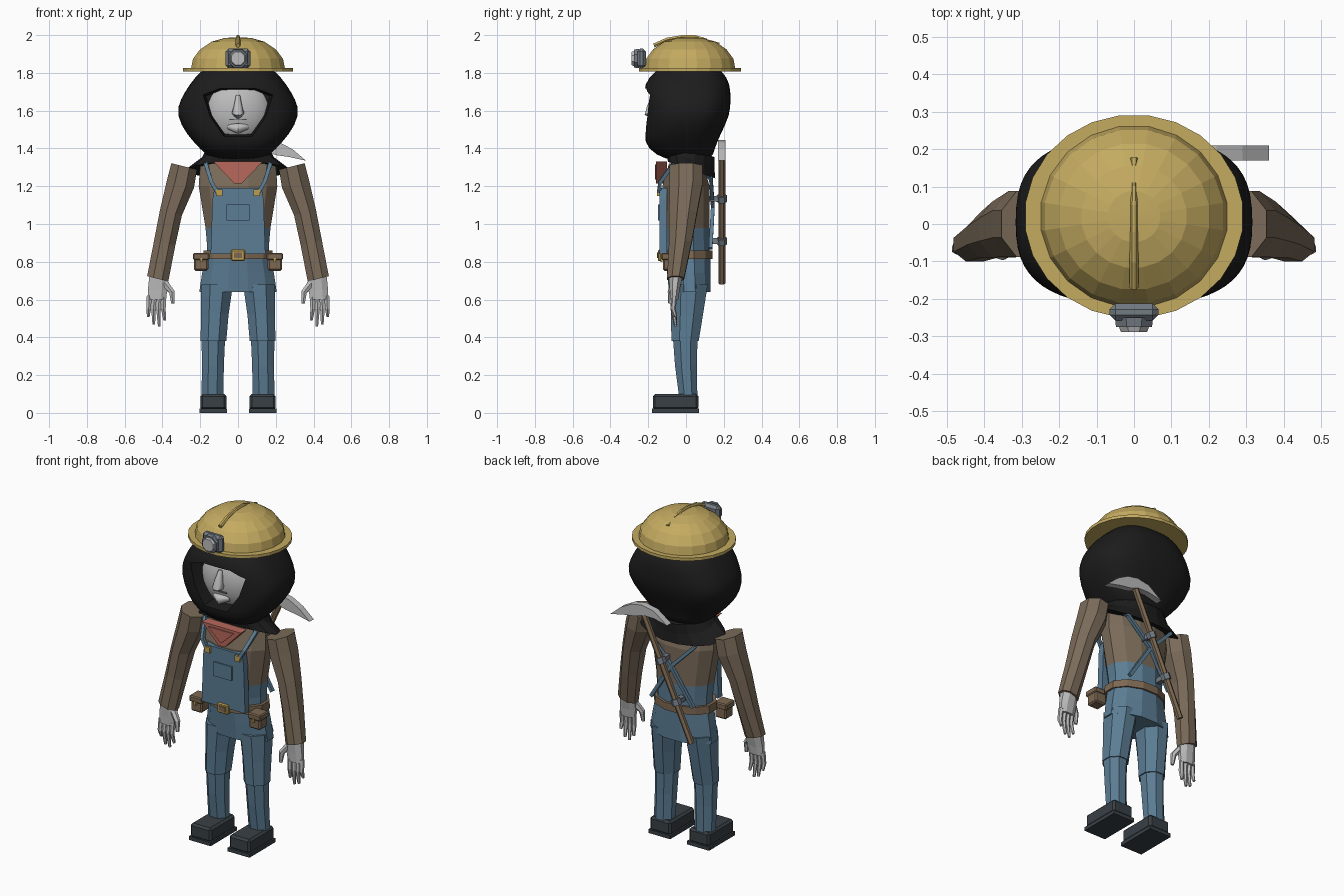
import bpy, bmesh
from math import sin, cos, pi, copysign
from mathutils import Vector

if "Cube" in bpy.data.objects:
    bpy.data.objects.remove(bpy.data.objects["Cube"])


def material(name, *rgb):
    m = bpy.data.materials.new(name)
    m.use_nodes = True
    col = [((c + 0.055) / 1.055) ** 2.4 for c in rgb] + [1]
    m.diffuse_color = col
    m.node_tree.nodes["Principled BSDF"].inputs["Base Color"].default_value = col
    return m


YELLOW = material("helmet_yellow", .77, .67, .38)
BLACK = material("hood_black", .11, .11, .11)
PALE = material("pale_grey", .74, .74, .74)
BROWN = material("shirt_brown", .48, .42, .35)
BLUE = material("denim_blue", .36, .49, .58)
RED = material("scarf_red", .72, .41, .36)
LEATHER = material("leather_tan", .49, .41, .32)
BOOT = material("boot_dark", .22, .25, .27)
STEEL = material("steel", .45, .48, .51)
BRASS = material("brass", .74, .62, .32)


def build(name, bm, *mats):
    bmesh.ops.recalc_face_normals(bm, faces=bm.faces)
    me = bpy.data.meshes.new(name)
    bm.to_mesh(me)
    bm.free()
    for m in mats:
        me.materials.append(m)
    ob = bpy.data.objects.new(name, me)
    bpy.context.collection.objects.link(ob)
    return ob


def skin(name, loops, *mats):
    """Bridge matching point loops and cap both ends."""
    bm = bmesh.new()
    vs = [[bm.verts.new(p) for p in lp] for lp in loops]
    n = len(vs[0])
    for a, b in zip(vs, vs[1:]):
        for i in range(n):
            j = (i + 1) % n
            bm.faces.new((a[i], a[j], b[j], b[i]))
    bm.faces.new(vs[0][::-1])
    bm.faces.new(vs[-1])
    return build(name, bm, *mats)


def loft(name, rings, *mats, n=8, power=2, tx=0, ty=0):
    """Rings are (x, y, z, rx, ry); tx and ty tilt the ring planes."""
    k = 1 / cos(pi / n)
    loops = []
    for x, y, z, rx, ry in rings:
        lp = []
        for i in range(n):
            a = 2 * pi * (i + .5) / n
            dx, dy = [copysign(abs(f) ** (2 / power), f) * r * k
                      for f, r in ((cos(a), rx), (sin(a), ry))]
            lp.append((x + dx, y + dy, z + tx * dx + ty * dy))
        loops.append(lp)
    return skin(name, loops, *mats)


def rod(name, pts, radii, mat, n=6):
    """Tapered rod along a path."""
    pts = [Vector(p) for p in pts]
    loops = []
    for i, (p, r) in enumerate(zip(pts, radii)):
        d = (pts[min(i + 1, len(pts) - 1)] - pts[max(i - 1, 0)]).normalized()
        u = d.cross(Vector((0, 1, 0)) if abs(d.y) < .9 else Vector((1, 0, 0))).normalized()
        v = d.cross(u)
        loops.append([p + r * (u * cos(2 * pi * (k + .5) / n) + v * sin(2 * pi * (k + .5) / n))
                      for k in range(n)])
    return skin(name, loops, mat)


def box(name, c, s, mat, bevel=0.0):
    bm = bmesh.new()
    bmesh.ops.create_cube(bm, size=1)
    for v in bm.verts:
        v.co = [c[i] + v.co[i] * s[i] for i in range(3)]
    if bevel:
        bmesh.ops.bevel(bm, geom=bm.edges[:], offset=bevel, segments=1, affect='EDGES')
    return build(name, bm, mat)


def plate(name, pts, y0, y1, mat, scale=1.0):
    """Extrude an x-z outline from y0 to y1, scaling the far end."""
    cx, cz = [sum(p[i] for p in pts) / len(pts) for i in (0, 1)]
    far = [(cx + (x - cx) * scale, y1, cz + (z - cz) * scale) for x, z in pts]
    return skin(name, [[(x, y0, z) for x, z in pts], far], mat)


def smooth(ob, angle):
    bpy.ops.object.select_all(action='DESELECT')
    ob.select_set(True)
    bpy.context.view_layer.objects.active = ob
    for m in list(ob.modifiers):
        bpy.ops.object.modifier_apply(modifier=m.name)
    bpy.ops.object.shade_smooth_by_angle(angle=angle)


# Hood with a face opening
hood = loft("hood", [(0, .02, 1.33, .14, .12), (0, -.03, 1.40, .20, .18), (0, -.02, 1.47, .27, .20),
                     (0, .01, 1.58, .33, .225), (0, .01, 1.66, .305, .225), (0, .005, 1.74, .255, .23),
                     (0, .015, 1.81, .20, .18), (0, .015, 1.85, .12, .11)], BLACK, n=28, power=2.7)
cutter = plate("opening_cutter", [(-.20, 1.69), (-.10, 1.725), (.10, 1.725), (.20, 1.69), (.16, 1.57),
                                  (.08, 1.455), (-.08, 1.455), (-.16, 1.57)], -.28, -.115, BLACK, .85)
hood.modifiers.new("round", 'SUBSURF').levels = 1
cut = hood.modifiers.new("opening", 'BOOLEAN')
cut.object = cutter
cut.solver = 'EXACT'
smooth(hood, .7)
bpy.data.objects.remove(cutter)

# Face
bm = bmesh.new()
bmesh.ops.create_uvsphere(bm, u_segments=24, v_segments=16, radius=1)
for v in bm.verts:
    v.co = (v.co.x * .19, v.co.y * .125 - .05, v.co.z * .19 + 1.6)
smooth(build("face", bm, PALE), 1)
smooth(rod("nose", [(0, -.165, 1.68), (0, -.185, 1.62), (0, -.19, 1.59), (0, -.165, 1.575)],
           [.012, .024, .034, .02], PALE, 8), 1)
smooth(rod("chin", [(-.05, -.15, 1.515), (0, -.17, 1.505), (.05, -.15, 1.515)], [.014, .03, .014], PALE, 8), 1)
box("mouth", (0, -.172, 1.553), (.09, .008, .007), STEEL)

# Cape of the hood
loft("hood_cape", [(0, .02, 1.40, .16, .13), (0, .02, 1.345, .19, .13), (0, .03, 1.285, .27, .125)],
     BLACK, n=16, ty=-.35)

# Helmet and lamp
loft("helmet_brim", [(0, .02, 1.808, .29, .27), (0, .02, 1.826, .29, .27)], YELLOW, n=24)
loft("helmet_dome", [(0, .02, z, r, r * .97) for z, r in
                     ((1.815, .25), (1.875, .238), (1.925, .20), (1.965, .14), (1.985, .07), (1.988, .01))],
     YELLOW, n=20)
rod("helmet_ridge", [(0, -.17, 1.945), (0, -.10, 1.976), (0, -.02, 1.991), (0, .05, 1.991), (0, .11, 1.976)],
    [.012, .012, .010, .010, .006], YELLOW)
rod("ridge_end", [(0, .135, 1.965), (0, .175, 1.95)], [.007, .011], YELLOW)
box("lamp_body", (0, -.235, 1.876), (.13, .045, .105), STEEL, .015)
rod("lamp_rim", [(0, -.25, 1.876), (0, -.275, 1.876)], [.055, .052], STEEL, 8)
rod("lamp_lens", [(0, -.27, 1.876), (0, -.288, 1.876)], [.045, .038], PALE, 8)

# Torso, blue below the overall line
torso = loft("torso", [(0, .01, .80, .165, .115), (0, .01, .90, .165, .115), (0, .005, .98, .172, .12),
                       (0, 0, 1.20, .208, .125), (0, 0, 1.32, .20, .09)], BROWN, BLUE, n=12)
for f in torso.data.polygons:
    f.material_index = int(f.center.z < .97)
plate("scarf", [(-.13, 1.33), (.13, 1.33), (.02, 1.215), (-.02, 1.215)], -.158, -.10, RED)
plate("scarf_fold", [(-.085, 1.315), (.085, 1.315), (0, 1.235)], -.165, -.157, RED)

# Overalls front, hips and belt
plate("bib", [(-.125, 1.19), (.125, 1.19), (.135, 1.13), (.145, .84), (-.145, .84), (-.135, 1.13)],
      -.14, -.10, BLUE)
box("bib_pocket", (0, -.143, 1.06), (.12, .01, .085), BLUE)
loft("hips", [(0, .02, .64, .205, .11), (0, .015, .74, .19, .115), (0, .01, .84, .17, .12)], BLUE, n=12)
loft("belt", [(0, .005, .815, .186, .135), (0, .005, .86, .182, .135)], LEATHER, n=12)
box("buckle", (0, -.139, .834), (.075, .02, .06), BRASS, .006)
box("buckle_plate", (0, -.15, .834), (.042, .008, .03), LEATHER)

for s, side in ((1, "left"), (-1, "right")):
    # Straps and fastenings
    box(side + "_button", (s * .10, -.146, 1.165), (.034, .014, .034), BRASS)
    rod(side + "_strap", [(s * .11, -.142, 1.17), (s * .14, -.138, 1.22), (s * .17, -.07, 1.315),
                          (s * .17, .05, 1.325), (s * .15, .132, 1.24), (0, .142, 1.09), (-s * .14, .13, .87)],
        [.014] * 7, BLUE, 4)
    # Belt pouch
    box(side + "_pouch", (s * .195, -.085, .795), (.075, .075, .085), LEATHER, .008)
    box(side + "_pouch_flap", (s * .195, -.087, .828), (.086, .085, .036), LEATHER, .006)
    box(side + "_pouch_clasp", (s * .195, -.13, .81), (.014, .012, .022), BRASS)
    # Leg and boot
    loft(side + "_thigh", [(s * .13, -.005, .38, .068, .072), (s * .123, .005, .52, .073, .085),
                           (s * .112, .015, .68, .085, .10)], BLUE)
    loft(side + "_shin", [(s * .135, .012, .08, .058, .048), (s * .133, 0, .25, .058, .058),
                          (s * .13, -.005, .42, .063, .066)], BLUE)
    box(side + "_boot_sole", (s * .13, -.055, .011), (.146, .25, .022), BOOT)
    box(side + "_boot", (s * .13, -.055, .058), (.138, .24, .084), BOOT, .012)
    # Arm
    loft(side + "_sleeve", [(s * .425, -.055, .71, .056, .045), (s * .388, -.03, .90, .056, .06),
                            (s * .355, -.015, 1.06, .058, .074), (s * .305, 0, 1.21, .072, .088),
                            (s * .285, 0, 1.305, .068, .088)], BROWN, tx=s * .25)
    # Hand with fingers
    loft(side + "_palm", [(s * .43, -.062, .60, .047, .022), (s * .425, -.06, .65, .052, .026),
                          (s * .42, -.055, .72, .05, .036)], PALE)
    for i, tip in enumerate((.49, .458, .468, .51)):
        x = .392 + i * .026
        rod(f"{side}_finger_{i + 1}", [(s * x, -.062, .62), (s * (x + .003), -.068, .55),
                                       (s * (x - .004 + i * .003), -.055, tip)], [.015, .014, .008], PALE)
    rod(side + "_thumb", [(s * .385, -.065, .685), (s * .35, -.08, .64), (s * .345, -.085, .58)],
        [.02, .017, .010], PALE)

# Pickaxe slung on the back
low, top = Vector((-.17, .19, .685)), Vector((.16, .19, 1.41))
rod("pick_handle", [low, top], [.018, .018], LEATHER)
for i, t in enumerate((.31, .62)):
    c, d = low.lerp(top, t), (top - low).normalized() * .018
    rod(f"pick_holder_{i + 1}", [c - d, c + d], [.028, .028], STEEL)
    box(f"holder_mount_{i + 1}", c - Vector((0, .035, 0)), (.03, .06, .03), STEEL)
plate("pick_head", [(.36, 1.335), (.29, 1.395), (.22, 1.432), (.15, 1.445), (.07, 1.43), (-.02, 1.365),
                    (.07, 1.385), (.14, 1.385), (.20, 1.365), (.27, 1.355)], .17, .21, PALE)
